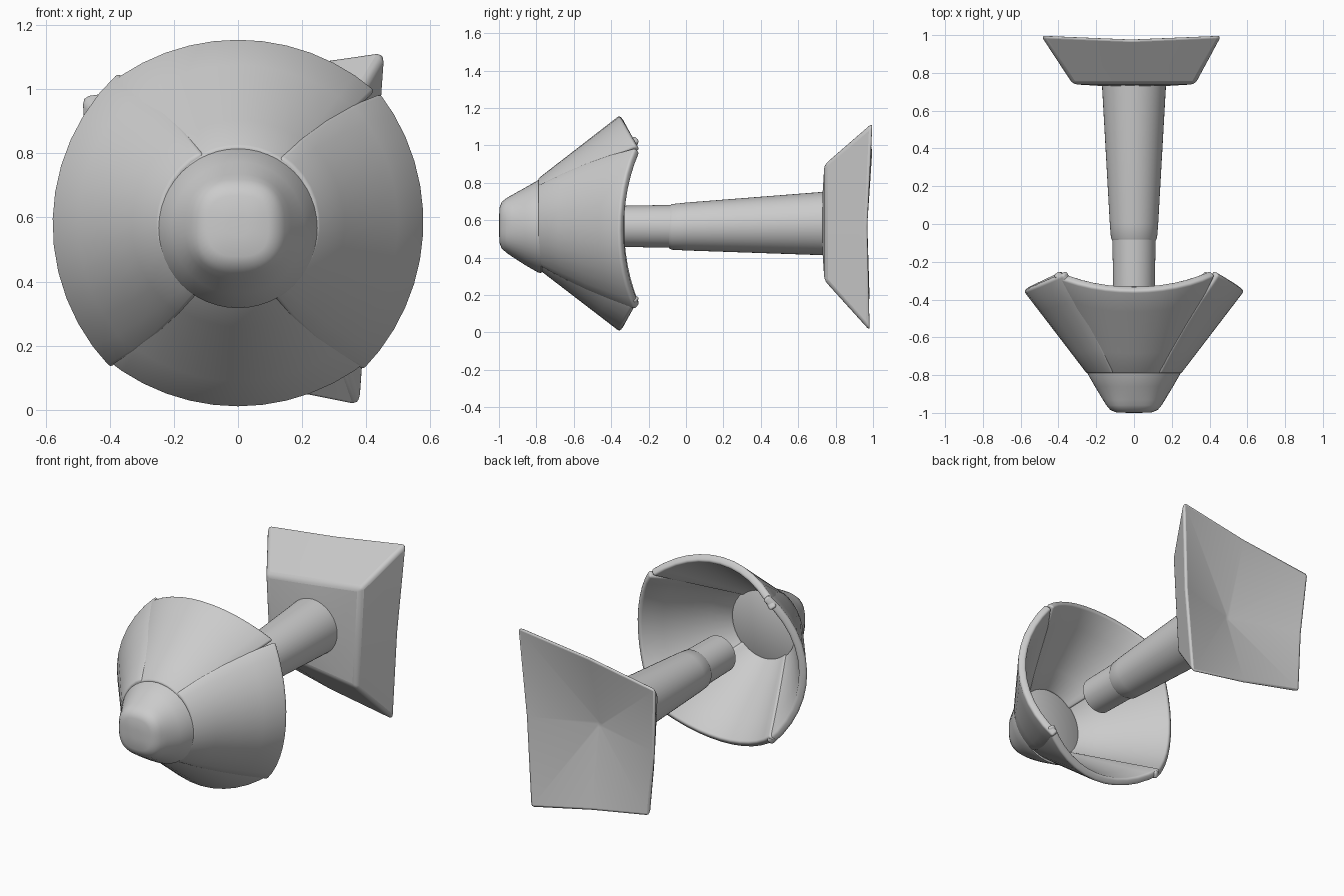
import bpy, bmesh
from math import sin, cos, pi, radians
from mathutils import Vector

if "Cube" in bpy.data.objects:
    bpy.data.objects.remove(bpy.data.objects["Cube"])

ZC = 0.567  # height of the long axis


def finish(name, bm, bevel=0.0, solid=0.0, angle=35):
    mesh = bpy.data.meshes.new(name)
    bm.to_mesh(mesh)
    bm.free()
    ob = bpy.data.objects.new(name, mesh)
    bpy.context.collection.objects.link(ob)
    if solid:
        m = ob.modifiers.new("thickness", 'SOLIDIFY')
        m.thickness, m.offset = solid, -1
    if bevel:
        m = ob.modifiers.new("round", 'BEVEL')
        m.width, m.segments, m.angle_limit = bevel, 3, radians(38)
    bpy.ops.object.select_all(action='DESELECT')
    ob.select_set(True)
    bpy.context.view_layer.objects.active = ob
    bpy.ops.object.shade_smooth_by_angle(angle=radians(angle))
    return ob


def loft(rings):
    """Skin a list of equal-length point rings and cap both ends."""
    bm = bmesh.new()
    vs = [[bm.verts.new(p) for p in ring] for ring in rings]
    n = len(vs[0])
    for a, b in zip(vs, vs[1:]):
        for i in range(n):
            j = (i + 1) % n
            bm.faces.new((a[i], a[j], b[j], b[i]))
    bm.faces.new(vs[0])
    bm.faces.new(vs[-1])
    bmesh.ops.recalc_face_normals(bm, faces=bm.faces)
    return bm


def round_ring(y, r, power=2.0, zc=ZC, n=48):
    """Circle (power 2) or rounded square (higher power) around the axis."""
    pts = []
    for i in range(n):
        c, s = cos(2 * pi * i / n), sin(2 * pi * i / n)
        k = r / (abs(c) ** power + abs(s) ** power) ** (1 / power)
        pts.append((k * c, y, zc + k * s))
    return pts


# Nose: rounded-square tip widening to a round collar
finish("nose", loft([round_ring(y, r, p, z) for y, r, p, z in (
    (-1.0, 0.03, 2.4, 0.573), (-0.997, 0.095, 2.8, 0.573),
    (-0.985, 0.125, 2.8, 0.573), (-0.96, 0.146, 2.6, 0.572),
    (-0.93, 0.165, 2.3, 0.57), (-0.86, 0.207, 2, ZC),
    (-0.79, 0.247, 2, ZC), (-0.775, 0.25, 2, ZC), (-0.765, 0.235, 2, ZC))]))


# Four overlapping cone petals
def petal(name, centre, half_base, half_rim, r_base, r_rim, segs=12, rows=4):
    bm = bmesh.new()
    grid = []
    for i in range(segs + 1):
        t = 2 * i / segs - 1
        col = []
        for j in range(rows + 1):
            s = j / rows
            a = radians(centre + t * (half_base + (half_rim - half_base) * s))
            r = r_base + (r_rim + 0.022 * t * t - r_base) * s
            y = -0.795 + (0.44 + 0.085 * t * t) * s
            col.append(bm.verts.new((r * cos(a), y, ZC + 0.014 + r * sin(a))))
        grid.append(col)
    for a, b in zip(grid, grid[1:]):
        for j in range(rows):
            bm.faces.new((a[j], a[j + 1], b[j + 1], b[j]))
    finish(name, bm, bevel=0.014, solid=0.046, angle=30)


petal("petal_right", -3.5, 61, 46, 0.247, 0.584)
petal("petal_left", 178.5, 62, 50, 0.247, 0.584)
petal("petal_top", 90, 46, 46, 0.238, 0.579)
petal("petal_bottom", 270, 46, 46, 0.238, 0.576)

# Shaft: thin front end, slightly thicker tapered sleeve behind it
finish("shaft_tip", loft([round_ring(y, r) for y, r in (
    (-0.34, 0.10), (-0.33, 0.11), (0.0, 0.116))]))
finish("shaft_sleeve", loft([round_ring(y, r, 2, z) for y, r, z in (
    (-0.09, 0.113, 0.563), (-0.075, 0.122, 0.564),
    (0.0, 0.128, 0.566), (0.78, 0.172, 0.583))]))

# Tail plate: skewed four-sided flare with a hollow pyramid back
RIM = [Vector(p) for p in ((0.465, 1.0, 1.125), (-0.495, 1.0, 0.985),
                           (-0.44, 0.985, 0.17), (0.385, 0.985, 0.003))]
FRONT = [Vector(p) for p in ((0.325, 0.74, 0.90), (-0.325, 0.74, 0.815),
                             (-0.30, 0.74, 0.35), (0.29, 0.74, 0.275))]
PIT = Vector((0, 0.84, 0.575))


def with_mids(corners, sag):
    out = []
    for a, b in zip(corners, corners[1:] + corners[:1]):
        out += [a, (a + b) / 2 - Vector((0, sag, 0))]
    return out


rim = with_mids(RIM, 0.02)
finish("tail_plate", loft([
    [Vector((p.x * 0.5, 0.73, 0.58 + (p.z - 0.58) * 0.5)) for p in with_mids(FRONT, 0)],
    with_mids(FRONT, 0), rim,
    [p.lerp(PIT, 0.06) + Vector((0, 0.004, 0)) for p in rim],
    [p.lerp(PIT, 0.97) for p in rim]]), bevel=0.022, angle=32)
